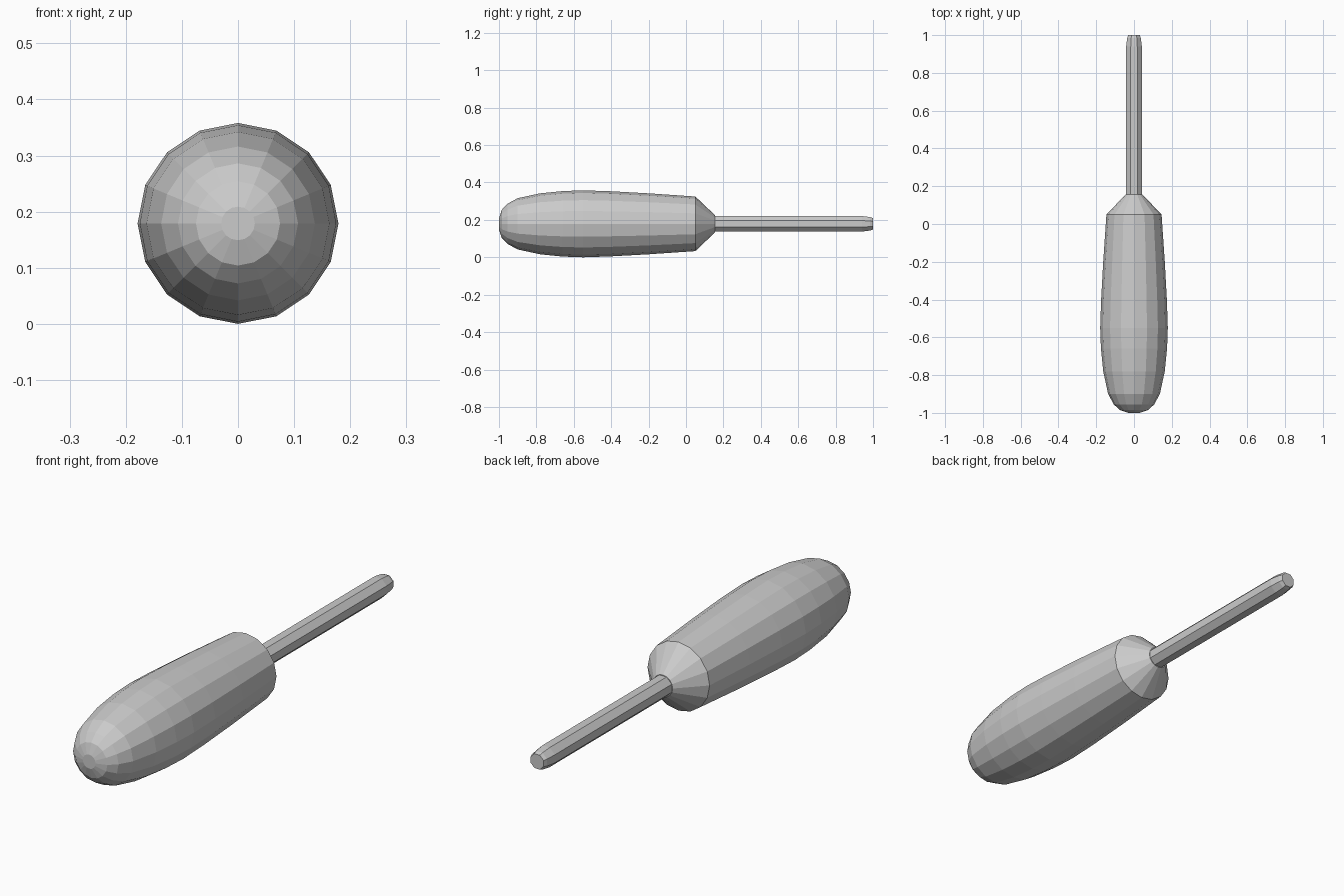
import bpy, bmesh, math

if "Cube" in bpy.data.objects:
    bpy.data.objects.remove(bpy.data.objects["Cube"])

CENTRE_Z = 0.179


def lathe_y(name, profile, sides, turn=0.0):
    """Spin (y, radius) points around the tool's long axis; close both ends."""
    bm = bmesh.new()
    rings = []
    for y, r in profile:
        ring = []
        for i in range(sides):
            a = math.pi / 2 + turn + 2 * math.pi * i / sides
            ring.append(bm.verts.new((r * math.cos(a), y, CENTRE_Z + r * math.sin(a))))
        rings.append(ring)
    for a, b in zip(rings, rings[1:]):
        for i in range(sides):
            j = (i + 1) % sides
            bm.faces.new((a[i], a[j], b[j], b[i]))
    bm.faces.new(rings[0])
    bm.faces.new(rings[-1])
    bmesh.ops.recalc_face_normals(bm, faces=bm.faces)
    mesh = bpy.data.meshes.new(name)
    bm.to_mesh(mesh)
    bm.free()
    obj = bpy.data.objects.new(name, mesh)
    bpy.context.collection.objects.link(obj)
    return obj


# Bulging grip with a rounded butt and a conical collar
lathe_y("handle", [(-1.0, 0.03), (-0.985, 0.075), (-0.955, 0.107), (-0.90, 0.137),
                   (-0.78, 0.163), (-0.66, 0.175), (-0.55, 0.179), (-0.40, 0.174),
                   (-0.20, 0.163), (0.05, 0.146), (0.155, 0.046)], 16)

# Slim octagonal shaft with a slightly tapered tip
lathe_y("shaft", [(0.12, 0.045), (0.94, 0.045), (0.985, 0.039), (1.0, 0.033)],
        8, math.pi / 8)
